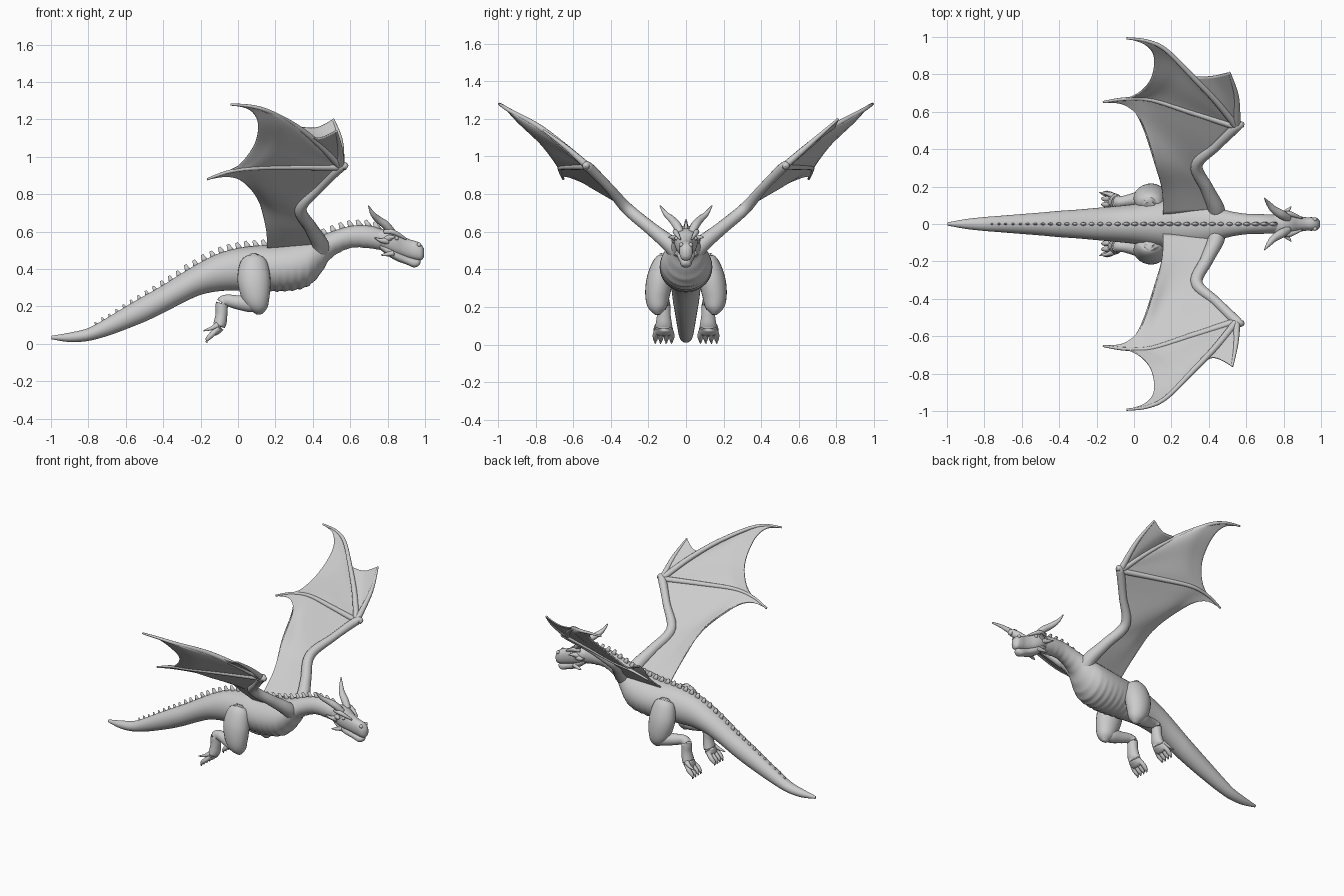
import bpy, bmesh, math
from mathutils import Vector, Matrix

if "Cube" in bpy.data.objects:
    bpy.data.objects.remove(bpy.data.objects["Cube"])


def spline(pts, n):
    """Catmull-Rom samples through tuples of any length."""
    p = [pts[0]] + list(pts) + [pts[-1]]
    out = []
    for i in range(n + 1):
        f = i / n * (len(pts) - 1)
        k = min(int(f), len(pts) - 2)
        t = f - k
        out.append([0.5 * (2 * b + (c - a) * t + (2 * a - 5 * b + 4 * c - d) * t * t
                           + (3 * b - a - 3 * c + d) * t ** 3)
                    for a, b, c, d in zip(*p[k:k + 4])])
    return out


def make(name, bm):
    bmesh.ops.recalc_face_normals(bm, faces=bm.faces)
    me = bpy.data.meshes.new(name)
    bm.to_mesh(me)
    bm.free()
    me.shade_smooth()
    ob = bpy.data.objects.new(name, me)
    bpy.context.collection.objects.link(ob)
    return ob


def loft(name, pts, n=24, seg=16, upright=False, ripple=None, power=1.0):
    """Skin ellipses (x, y, z, half width, half height) along a smooth path."""
    rows = spline(pts, n)
    bm = bmesh.new()
    rings = []
    for i, r in enumerate(rows):
        c = Vector(r[:3])
        t = Vector(rows[min(i + 1, n)][:3]) - Vector(rows[max(i - 1, 0)][:3])
        if upright:
            t = Vector((1, 0, 0))
        up = Vector((0, 0, 1)) if abs(t.normalized().z) < 0.9 else Vector((1, 0, 0))
        side = t.cross(up).normalized()
        nor = side.cross(t).normalized()
        ring = []
        for k in range(seg):
            a = math.tau * k / seg
            ca, sa = math.cos(a), math.sin(a)
            ca = math.copysign(abs(ca) ** power, ca)
            sa = math.copysign(abs(sa) ** power, sa)
            g = 1
            if ripple and sa < 0 and ripple[0] < c.x < ripple[1]:
                g += ripple[2] * sa * abs(math.sin(c.x * 75))
            ring.append(bm.verts.new(c + side * ca * max(r[3], .002) * g + nor * sa * max(r[4], .002) * g))
        rings.append(ring)
    for a, b in zip(rings, rings[1:]):
        for k in range(seg):
            bm.faces.new((a[k], a[(k + 1) % seg], b[(k + 1) % seg], b[k]))
    bm.faces.new(rings[0])
    bm.faces.new(rings[-1])
    return make(name, bm)


def tube(name, pts, r0, r1, **kw):
    m = len(pts) - 1
    rad = [r0 + (r1 - r0) * i / m for i in range(m + 1)]
    return loft(name, [(*p, r, r) for p, r in zip(pts, rad)], seg=12, **kw)


def profile(rows):
    """(x, bottom, top, half width) rows to loft rows."""
    return [(x, 0, (b + t) / 2, w, (t - b) / 2) for x, b, t, w in rows]


def membrane(name, c0, c1, d0, d1, n=24, m=16):
    """Coons patch between four boundary curves, thickened."""
    c0, c1 = ([Vector(v) for v in spline(c, n)] for c in (c0, c1))
    d0, d1 = ([Vector(v) for v in spline(d, m)] for d in (d0, d1))
    bm = bmesh.new()
    grid = []
    for i in range(n + 1):
        u = i / n
        row = []
        for j in range(m + 1):
            v = j / m
            row.append(bm.verts.new(
                c0[i] * (1 - v) + c1[i] * v + d0[j] * (1 - u) + d1[j] * u
                - (c0[0] * (1 - u) * (1 - v) + c0[n] * u * (1 - v) + c1[0] * (1 - u) * v + c1[n] * u * v)))
        grid.append(row)
    for a, b in zip(grid, grid[1:]):
        for j in range(m):
            bm.faces.new((a[j], b[j], b[j + 1], a[j + 1]))
    bmesh.ops.remove_doubles(bm, verts=bm.verts, dist=1e-5)
    ob = make(name, bm)
    mod = ob.modifiers.new("thickness", 'SOLIDIFY')
    mod.thickness, mod.offset = 0.008, 0


# Body: tail, torso and neck in one skin
body = profile([
    (-.998, .025, .043, .008), (-.9, .01, .06, .026), (-.8, .016, .085, .037), (-.7, .042, .14, .045),
    (-.6, .078, .20, .053), (-.5, .118, .258, .061), (-.4, .165, .315, .07), (-.3, .217, .378, .077),
    (-.2, .262, .437, .086), (-.1, .282, .485, .095), (0, .285, .512, .106), (.1, .28, .525, .122),
    (.2, .277, .53, .136), (.3, .283, .545, .14), (.38, .308, .56, .13), (.44, .37, .577, .10),
    (.5, .458, .60, .072), (.6, .51, .63, .055), (.7, .51, .632, .052), (.78, .50, .61, .048)])
loft("body", body, n=190, seg=36, upright=True, ripple=(.1, .72, .05))

# Row of spikes down the back
line = spline(body, 190)
bm = bmesh.new()
x = -.76
while x < .74:
    r = min(line, key=lambda q: abs(q[0] - x))
    s = min(1, .45 + (x + .76) * 1.0)
    mat = (Matrix.Translation((x, 0, r[2] + r[4] + .006 * s)) @ Matrix.Rotation(-.45, 4, 'Y')
           @ Matrix.Diagonal((1, .62, 1, 1)))
    bmesh.ops.create_cone(bm, cap_ends=True, segments=10, radius1=.022 * s, radius2=.008 * s,
                          depth=.05 * s, matrix=mat)
    x += .03 + .016 * s
make("back_spikes", bm)

# Head: skull with snout, and lower jaw
loft("skull", profile([
    (.72, .54, .61, .035), (.76, .515, .612, .054), (.80, .49, .618, .062), (.84, .475, .605, .056),
    (.88, .465, .578, .043), (.92, .455, .558, .036), (.955, .448, .548, .036), (.98, .448, .532, .031),
    (.995, .465, .508, .014)]), n=40, seg=24, upright=True, power=.85)
loft("lower_jaw", profile([
    (.76, .505, .54, .04), (.80, .472, .53, .052), (.85, .443, .498, .046), (.90, .425, .472, .034),
    (.94, .409, .458, .030), (.965, .417, .452, .022), (.975, .43, .445, .008)]),
    n=30, seg=20, upright=True, power=.85)

for s, side in ((-1, "right"), (1, "left")):
    def M(*pts):
        return [(p[0], p[1] * s, *p[2:]) for p in pts]

    # Horns, brow, cheek spikes, eye and nostril
    loft(side + "_horn", M((.825, .03, .595, .02, .02), (.79, .05, .635, .024, .022),
                           (.75, .075, .665, .02, .019), (.72, .108, .695, .013, .013),
                           (.698, .138, .738, .003, .003)), seg=12)
    loft(side + "_brow", M((.78, .052, .60, .008, .01), (.82, .056, .60, .015, .014),
                           (.86, .046, .583, .011, .011), (.90, .03, .56, .004, .005)), seg=10, n=14)
    tube(side + "_ear_spike", M((.795, .045, .56), (.82, .07, .57), (.84, .093, .57)), .022, .003, n=8)
    tube(side + "_cheek_spike", M((.80, .05, .55), (.765, .066, .553), (.73, .075, .567)), .02, .003, n=8)
    tube(side + "_jaw_spike", M((.83, .042, .485), (.79, .056, .478), (.765, .062, .475)), .016, .003, n=8)
    for part, c, r in (("_eye", (.848, .05 * s, .565), .011), ("_nostril", (.968, .025 * s, .53), .012)):
        bm = bmesh.new()
        bmesh.ops.create_uvsphere(bm, u_segments=12, v_segments=8, radius=r, matrix=Matrix.Translation(c))
        make(side + part, bm)

    # Wing bones: arm, then three fingers fanning from the wrist
    shoulder, elbow, wrist = (.44, .07, .525), (.335, .315, .725), (.55, .52, .945)
    arm = M(shoulder, (.39, .19, .62), elbow, (.44, .415, .84), wrist)
    loft(side + "_wing_arm", [(*p, r, r) for p, r in zip(
        M((.43, .03, .47), (.44, .08, .53), (.39, .19, .62), elbow, (.44, .415, .84), wrist, (.583, .528, .94)),
        (.05, .045, .035, .032, .025, .026, .012))], n=42)
    tip1, mid1, edge1 = (((.51, .81, 1.2), (.548, .68, 1.085), (.42, .79, 1.155)) if s > 0 else
                         ((.525, .76, 1.14), (.545, .64, 1.05), (.42, .715, 1.10)))
    f1 = M(wrist, mid1, tip1)
    f2 = M(wrist, (.44, .655, 1.06), (.315, .785, 1.16), (.17, .93, 1.24), (.07, .978, 1.27), (-.04, .993, 1.28))
    f3 = M(wrist, (.30, .60, .945), (.09, .665, .94), (-.05, .668, .92), (-.165, .652, .88))
    for name, f, r in (("front", f1, .02), ("middle", f2, .02), ("rear", f3, .019)):
        tube("%s_wing_%s_finger" % (side, name), f, r, .006, n=30)

    # Wing skin panels
    root = M((.155, .05, .51))[0]
    membrane(side + "_inner_wing_skin", arm,
             [root] + M((.15, .18, .62), (.11, .335, .775), (.035, .55, .865), (-.05, .638, .895)) + [f3[-1]],
             [arm[0], root], f3)
    membrane(side + "_outer_wing_skin", [f3[0]] * 2,
             [f3[-1]] + M((-.01, .68, .945), (.085, .765, 1.06), (.107, .89, 1.18), (.06, .96, 1.255)) + [f2[-1]],
             f3, f2)
    membrane(side + "_front_wing_skin", [f1[0]] * 2, [f2[2]] + M(edge1) + [f1[-1]], f2[:3], f1)

    # Hind leg: thigh, shin, foot and clawed toes
    loft(side + "_thigh", M((.085, .10, .475, .02, .025), (.085, .115, .44, .055, .07),
                            (.085, .138, .35, .07, .088), (.095, .152, .26, .065, .077),
                            (.11, .152, .195, .048, .052), (.115, .15, .158, .012, .015)), n=36, seg=24)
    loft(side + "_shin", M((.13, .15, .205, .03, .03), (.07, .145, .215, .046, .046), (0, .13, .222, .036, .038),
                           (-.06, .12, .232, .03, .032), (-.085, .118, .215, .034, .034),
                           (-.088, .118, .16, .036, .032), (-.098, .118, .105, .044, .034),
                           (-.12, .118, .065, .05, .022), (-.13, .118, .05, .03, .01)), n=48, seg=18)
    for k, y in enumerate((.076, .104, .134, .162)):
        loft("%s_toe_%d" % (side, k + 1), M(
            (-.10, .118 + (y - .118) * .6, .09, .016, .016), (-.135, y, .055, .015, .015),
            (-.155, y, .035, .014, .014), (-.168, y + .001, .018, .008, .008),
            (-.165, y + .002, .004, .002, .002)), n=14, seg=10)
    tube(side + "_spur", M((-.11, .15, .10), (-.145, .163, .082), (-.185, .168, .07)), .017, .003, n=10)
